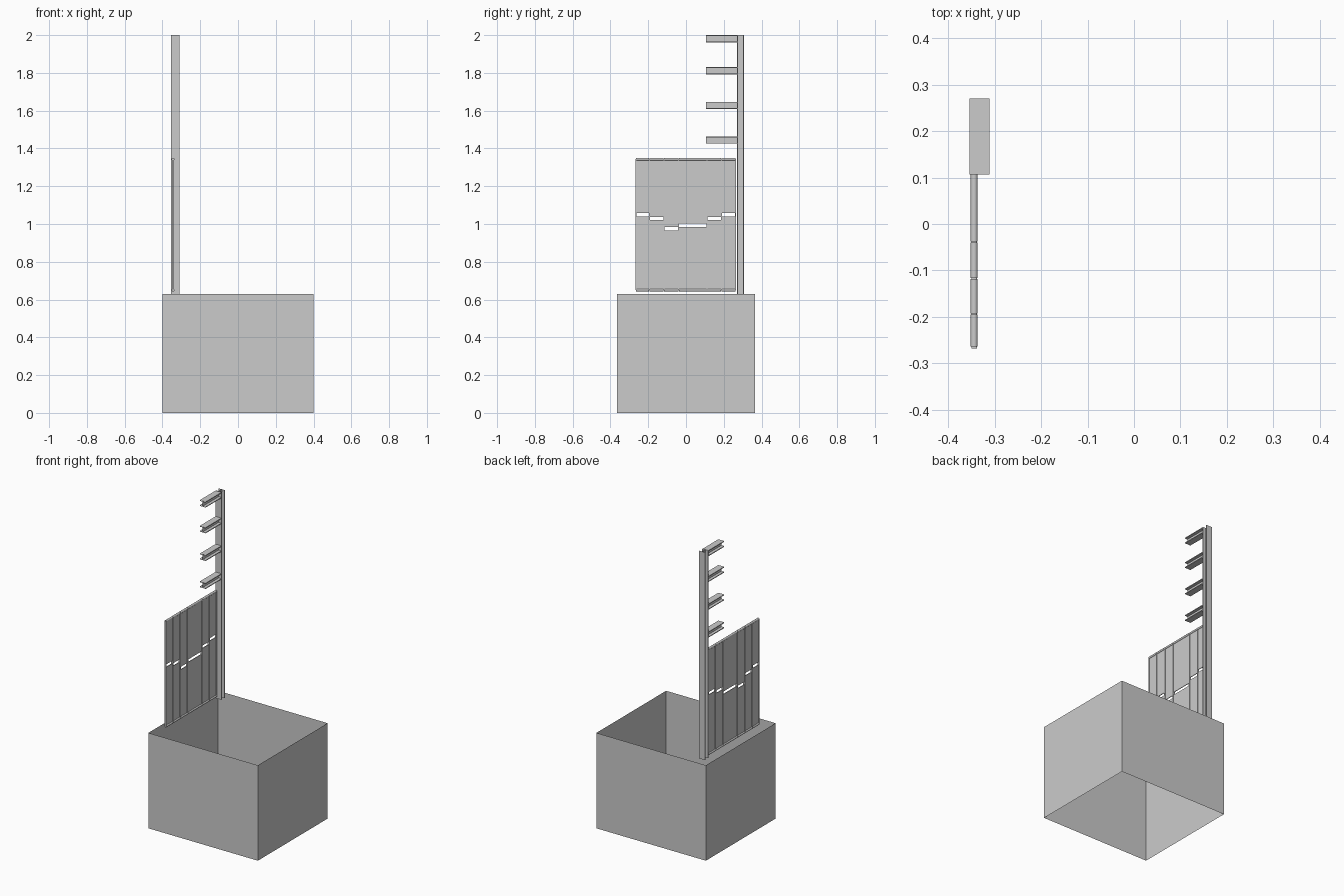
import bpy
import bmesh
from math import pi
from mathutils import Matrix, Vector

cube = bpy.data.objects.get("Cube")
if cube:
    bpy.data.objects.remove(cube, do_unlink=True)

grey = bpy.data.materials.new("plain_grey")
grey.use_nodes = True
colour = (0.6, 0.6, 0.6, 1)
grey.diffuse_color = colour
grey.node_tree.nodes["Principled BSDF"].inputs["Base Color"].default_value = colour


def finish(name, bm):
    bmesh.ops.recalc_face_normals(bm, faces=bm.faces)
    mesh = bpy.data.meshes.new(name)
    bm.to_mesh(mesh)
    bm.free()
    mesh.materials.append(grey)
    obj = bpy.data.objects.new(name, mesh)
    bpy.context.collection.objects.link(obj)
    return obj


def tube(name, outline, path):
    """Sweep a closed outline along a straight path, leaving both ends open."""
    bm = bmesh.new()
    near = [bm.verts.new(p) for p in outline]
    far = [bm.verts.new(Vector(p) + Vector(path)) for p in outline]
    for i in range(len(near)):
        j = (i + 1) % len(near)
        bm.faces.new((near[i], near[j], far[j], far[i]))
    return finish(name, bm)


def block(name, low, high):
    low, high = Vector(low), Vector(high)
    bm = bmesh.new()
    bmesh.ops.create_cube(bm, size=1, matrix=Matrix.Translation((low + high) / 2)
                          @ Matrix.Diagonal((*(high - low), 1)))
    return finish(name, bm)


def rail(name, y0, y1, z):
    bm = bmesh.new()
    place = Matrix.Translation((PANEL_X, (y0 + y1) / 2, z)) @ Matrix.Rotation(pi / 2, 4, "X")
    bmesh.ops.create_cone(bm, cap_ends=True, segments=12, radius1=0.0075,
                          radius2=0.0075, depth=y1 - y0, matrix=place)
    obj = finish(name, bm)
    for poly in obj.data.polygons:
        poly.use_smooth = len(poly.vertices) == 4


def beam_outline(width, height, flange, web):
    """I-section with its flanges at the top and bottom."""
    w, h, t, s = width / 2, height / 2, flange, web / 2
    half = [(w, -h), (w, -h + t), (s, -h + t), (s, h - t), (w, h - t), (w, h)]
    return half + [(-a, b) for a, b in reversed(half)]


# Open base: four thin walls
X, Y, BASE = 0.4, 0.364, 0.63
tube("base_walls", [(-X, -Y, 0), (X, -Y, 0), (X, Y, 0), (-X, Y, 0)], (0, 0, BASE))

# Upright I-beam post and its cantilever arms
POST_X, FRONT, BACK = -0.332, 0.27, 0.308
section = beam_outline(0.043, BACK - FRONT, 0.005, 0.004)
tube("post", [(POST_X + a, (FRONT + BACK) / 2 + b, BASE) for a, b in section],
     (0, 0, 2 - BASE))
for n, top in enumerate((1.463, 1.647, 1.83, 2.0)):
    tube(f"arm_{n + 1}", [(POST_X + a, 0.106, top - 0.019 + b) for a, b in section],
         (0, FRONT - 0.106, 0))

# Fence panels, each split by a slot, between upright bars and round rails
PANEL_X, LOW, HIGH = -0.344, 0.65, 1.343
edges = [-0.265, -0.194, -0.117, -0.039, 0.111, 0.187, 0.263]
slots = [1.04, 1.02, 0.966, 0.985, 1.02, 1.04]
for n, slot in enumerate(slots):
    y0, y1 = edges[n], edges[n + 1]
    for part, a, b in (("lower", LOW, slot), ("upper", slot + 0.018, HIGH)):
        block(f"{part}_panel_{n + 1}", (PANEL_X - 0.002, y0, a), (PANEL_X + 0.002, y1, b))
    for part, z in (("bottom", LOW), ("top", HIGH)):
        rail(f"{part}_rail_{n + 1}", y0 + 0.001, y1 - 0.001, z)
for n, y in enumerate(edges):
    block(f"upright_bar_{n + 1}", (PANEL_X - 0.006, y - 0.003, LOW),
          (PANEL_X + 0.006, y + 0.003, HIGH))
